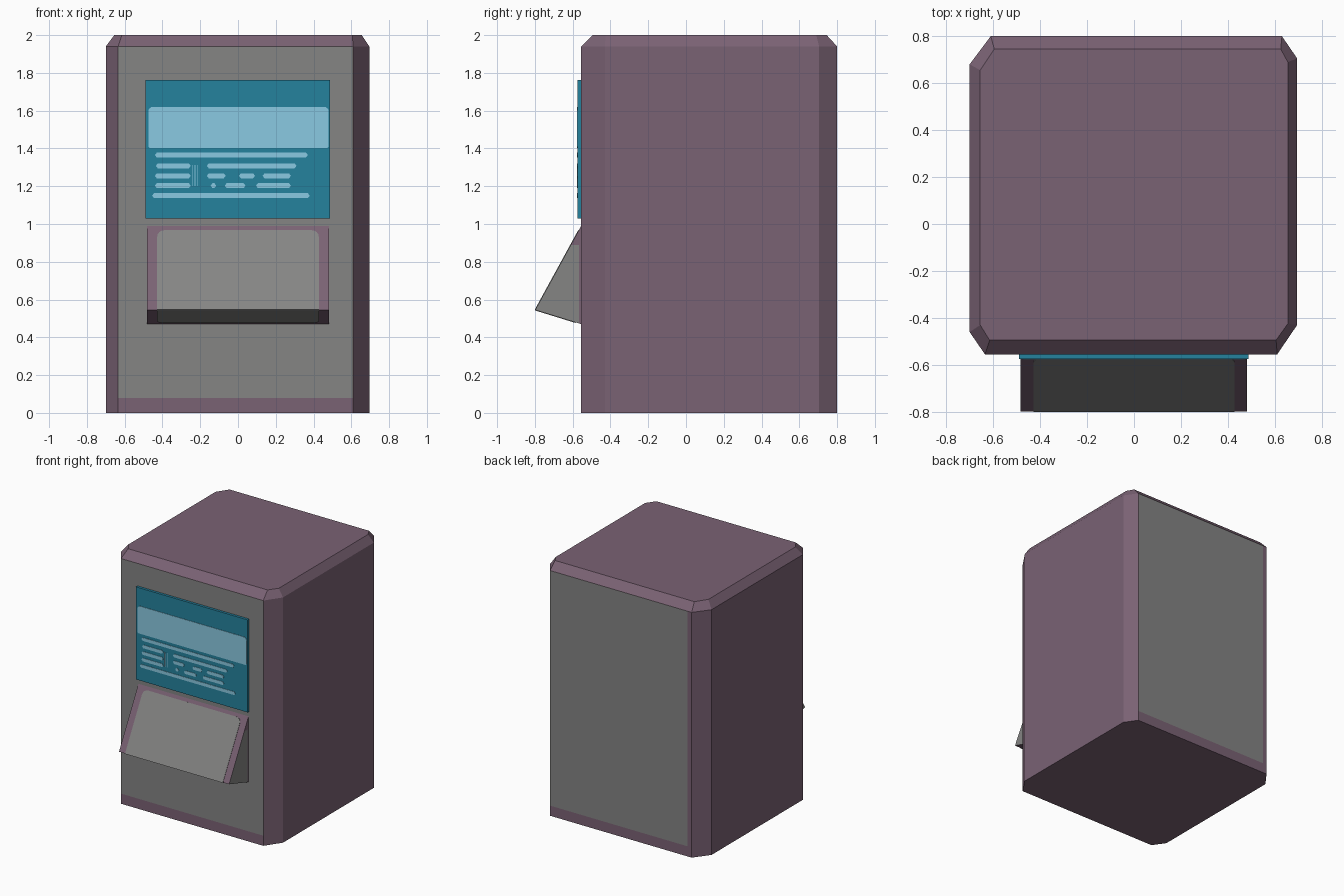
import bpy, bmesh, math
from mathutils import Vector

if "Cube" in bpy.data.objects:
    bpy.data.objects.remove(bpy.data.objects["Cube"])


def material(name, rgb):
    lin = [((c / 255 + 0.055) / 1.055) ** 2.4 for c in rgb]
    m = bpy.data.materials.new(name)
    m.diffuse_color = (*lin, 1)
    m.use_nodes = True
    m.node_tree.nodes["Principled BSDF"].inputs["Base Color"].default_value = m.diffuse_color
    return m


PURPLE = material("dusty_purple", (122, 98, 116))
GRAY = material("gray", (133, 133, 132))
TEAL = material("teal", (37, 130, 158))
PALE = material("pale_blue", (138, 202, 226))


def finish(name, bm, *mats):
    bmesh.ops.recalc_face_normals(bm, faces=bm.faces)
    me = bpy.data.meshes.new(name)
    bm.to_mesh(me)
    bm.free()
    for m in mats:
        me.materials.append(m)
    ob = bpy.data.objects.new(name, me)
    bpy.context.collection.objects.link(ob)
    return ob


def loft(bm, a, b):
    """Closed solid between two outlines of equal length."""
    va, vb = [bm.verts.new(p) for p in a], [bm.verts.new(p) for p in b]
    bm.faces.new(va)
    bm.faces.new(vb)
    for i in range(len(a)):
        j = (i + 1) % len(a)
        bm.faces.new((va[i], va[j], vb[j], vb[i]))


def prism(bm, pts, vec):
    loft(bm, pts, [Vector(p) + Vector(vec) for p in pts])


def cut(bm, co, no, faces=None):
    faces = list(bm.faces) if faces is None else faces
    geom = faces + list({e for f in faces for e in f.edges}) + list({v for f in faces for v in f.verts})
    bmesh.ops.bisect_plane(bm, geom=geom, plane_co=co, plane_no=no)


def rounded(x0, x1, z0, z1, r_low, r_top, n=4):
    """Rectangle outline with separately rounded lower and upper corners."""
    pts = []
    for x, z, r, sx, sz, a0 in ((x1, z1, r_top, -1, -1, 0), (x0, z1, r_top, 1, -1, 90),
                                (x0, z0, r_low, 1, 1, 180), (x1, z0, r_low, -1, 1, 270)):
        for i in range(n + 1 if r else 1):
            a = math.radians(a0 + 90 * i / n)
            pts.append((x + sx * r + r * math.cos(a), z + sz * r + r * math.sin(a)) if r else (x, z))
    return pts


# cabinet: eight-sided body with a bevelled top
base = [(-.635, -.555), (.61, -.555), (.695, -.43), (.695, .705),
        (.63, .8), (-.61, .8), (-.7, .68), (-.7, -.46)]
lid = [(-.615, -.495), (.605, -.495), (.655, -.425), (.655, .69),
       (.625, .745), (-.595, .745), (-.655, .655), (-.655, -.43)]
SHOULDER, KICK = 1.94, 0.08
bm = bmesh.new()
loft(bm, [(x, y, 0) for x, y in base], [(x, y, SHOULDER) for x, y in base])
top = max(bm.faces, key=lambda f: f.calc_center_median().z)
ring = bmesh.ops.extrude_discrete_faces(bm, faces=[top])["faces"][0]
for v in ring.verts:
    i = min(range(8), key=lambda k: (Vector(base[k]) - v.co.xy).length)
    v.co = (*lid[i], 2.0)
bmesh.ops.remove_doubles(bm, verts=bm.verts, dist=1e-5)
cut(bm, (0, 0, KICK), (0, 0, 1))
bmesh.ops.recalc_face_normals(bm, faces=bm.faces)
cut(bm, (-.575, 0, 0), (1, 0, 0), [f for f in bm.faces if f.normal.y > .99])
for f in bm.faces:
    c = f.calc_center_median()
    f.material_index = int(abs(f.normal.y) > .99 and c.z > KICK and not (c.y > 0 and c.x < -.575))
finish("cabinet", bm, PURPLE, GRAY)

# screen
FRONT = -.575
bm = bmesh.new()
prism(bm, [(x, FRONT, z) for x, z in rounded(-.49, .487, 1.03, 1.762, 0, 0)], (0, .03, 0))
finish("screen", bm, TEAL)

# screen banner
bm = bmesh.new()
prism(bm, [(x, FRONT, z) for x, z in rounded(-.475, .48, 1.402, 1.62, .012, .025)], (0, -.003, 0))
finish("screen_banner", bm, PALE)

# screen stripes: rows of short pointed bars
rows = {1.365: [(-.44, .37)],
        1.308: [(-.435, -.25), (-.165, .31)],
        1.255: [(-.44, -.25), (-.165, -.065), (.005, .09), (.13, .28)],
        1.203: [(-.44, -.25), (-.145, -.115), (-.07, .04), (.095, .28)],
        1.15: [(-.455, .38)]}
bm = bmesh.new()
h = .013
for z, bars in rows.items():
    for a, b in bars:
        outline = [(a, z), (a + .01, z - h), (b - .01, z - h), (b, z), (b - .01, z + h), (a + .01, z + h)]
        prism(bm, [(x, FRONT, zz) for x, zz in outline], (0, -.003, 0))
for x in (-.24, -.228, -.216):
    prism(bm, [(px, FRONT, z) for px, z in rounded(x - .002, x + .002, 1.2, 1.312, 0, 0)], (0, -.003, 0))
finish("screen_stripes", bm, PALE)

# sloping tray: wedge with gray lower cheeks
bm = bmesh.new()
prism(bm, [(-.483, y, z) for y, z in ((-.54, .99), (-.555, .99), (-.798, .545), (-.555, .47), (-.54, .47))],
      (.964, 0, 0))
cut(bm, (0, 0, .89), (0, 0, 1))
cut(bm, (0, -.567, 0), (0, 1, 0))
bmesh.ops.recalc_face_normals(bm, faces=bm.faces)
for f in bm.faces:
    c = f.calc_center_median()
    f.material_index = int(abs(f.normal.x) > .9 and c.z < .89 and c.y < -.567)
finish("tray", bm, PURPLE, GRAY)

# gray inlays on the slope and underside of the tray
bm = bmesh.new()
prism(bm, [(x, -.555 - .243 * t, .99 - .445 * t) for x, t in
           ((x, -s / .508) for x, s in rounded(-.428, .428, -.508, -.027, 0, .04))],
      Vector((0, -.876, .482)) * .003)
finish("tray_slope_inlay", bm, GRAY)
bm = bmesh.new()
prism(bm, [(x, -.798 + .243 * t, .545 - .075 * t) for x, t in
           ((x, -s / .256) for x, s in rounded(-.428, .428, -.225, 0, .03, 0))],
      Vector((0, -.29, -.957)) * .003)
finish("tray_underside_inlay", bm, GRAY)
